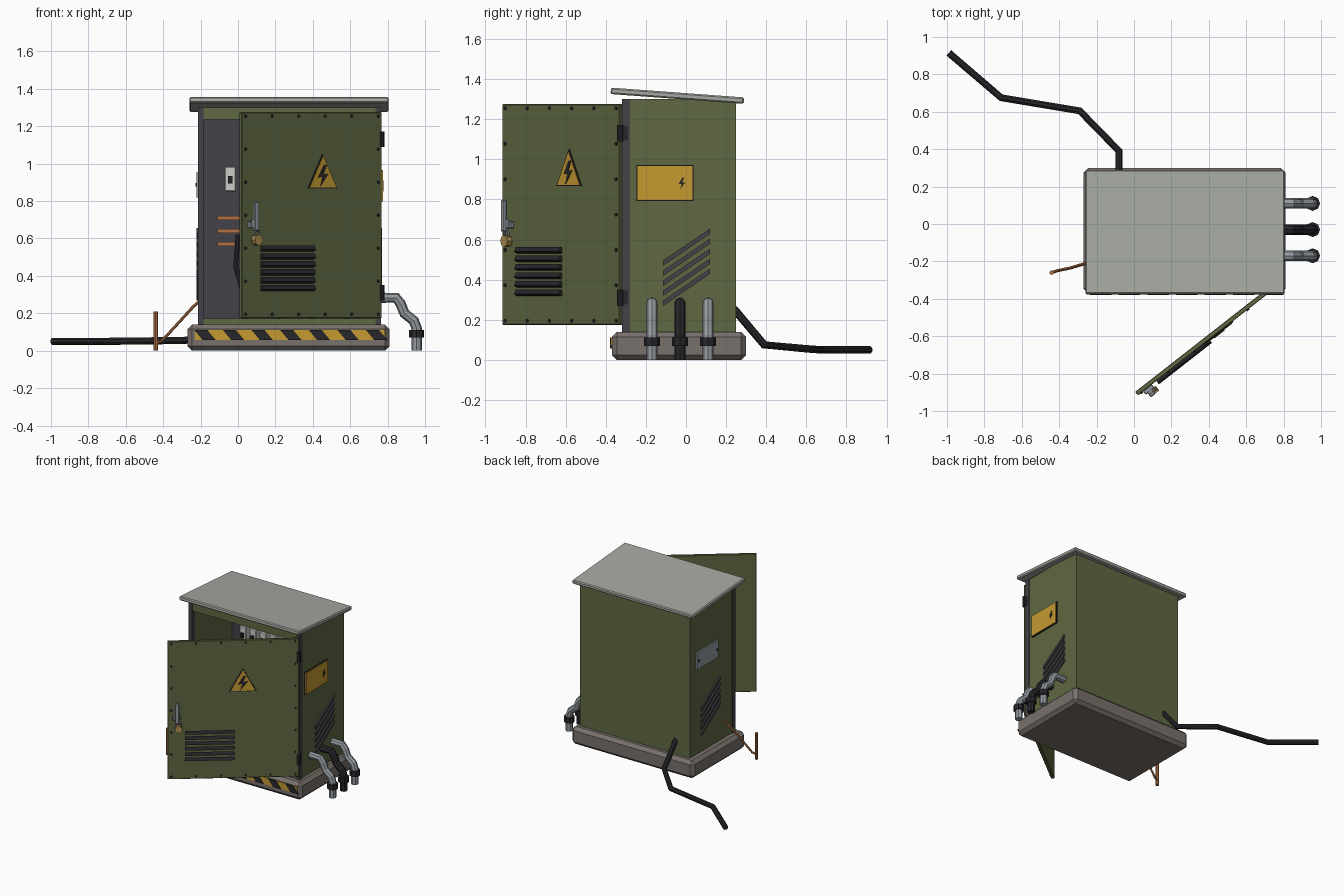
import bpy, bmesh, math
from mathutils import Matrix, Vector

if "Cube" in bpy.data.objects:
    bpy.data.objects.remove(bpy.data.objects["Cube"])


def material(name, r, g, b):
    m = bpy.data.materials.new(name)
    m.diffuse_color = (r, g, b, 1)
    m.use_nodes = True
    m.node_tree.nodes["Principled BSDF"].inputs["Base Color"].default_value = m.diffuse_color
    return m


OLIVE = material("olive_paint", 0.115, 0.14, 0.055)
YELLOW = material("warning_yellow", 0.56, 0.32, 0.03)
DARK = material("dark_rubber", 0.02, 0.02, 0.024)
PANEL = material("panel_grey", 0.055, 0.055, 0.065)
COPPER = material("copper", 0.45, 0.17, 0.06)
BRASS = material("brass", 0.42, 0.27, 0.08)
STEEL = material("steel", 0.3, 0.33, 0.36)
STONE = material("plinth_concrete", 0.19, 0.165, 0.15)
ROOF = material("roof_sheet", 0.38, 0.4, 0.36)
WHITE = material("breaker_white", 0.6, 0.6, 0.57)
I = Matrix.Identity(4)


def finish(name, bm, mat, M):
    bmesh.ops.recalc_face_normals(bm, faces=bm.faces)
    me = bpy.data.meshes.new(name)
    bm.to_mesh(me)
    bm.free()
    me.transform(M)
    me.materials.append(mat)
    ob = bpy.data.objects.new(name, me)
    bpy.context.collection.objects.link(ob)
    return ob


def box(name, lo, hi, mat, M=I, bevel=0):
    lo, hi = Vector(lo), Vector(hi)
    bm = bmesh.new()
    bmesh.ops.create_cube(bm, size=1)
    bmesh.ops.scale(bm, vec=hi - lo, verts=bm.verts)
    bmesh.ops.translate(bm, vec=(lo + hi) / 2, verts=bm.verts)
    if bevel:
        bmesh.ops.bevel(bm, geom=bm.edges[:], offset=bevel, segments=1, affect='EDGES')
    return finish(name, bm, mat, M)


def prism(name, pts, y0, y1, mat, M=I):
    """Outline in x/z, extruded along y."""
    bm = bmesh.new()
    f = bm.faces.new([bm.verts.new((x, y0, z)) for x, z in pts])
    ext = bmesh.ops.extrude_face_region(bm, geom=[f])["geom"]
    bmesh.ops.translate(bm, vec=(0, y1 - y0, 0),
                        verts=[v for v in ext if isinstance(v, bmesh.types.BMVert)])
    return finish(name, bm, mat, M)


def rod(name, a, b, r, mat, M=I, n=8):
    a, b = Vector(a), Vector(b)
    bm = bmesh.new()
    bmesh.ops.create_cone(bm, cap_ends=True, segments=n, radius1=r, radius2=r, depth=(b - a).length)
    rot = (b - a).to_track_quat('Z', 'Y').to_matrix().to_4x4()
    return finish(name, bm, mat, M @ Matrix.Translation((a + b) / 2) @ rot)


def tube(name, pts, r, mat, M=I):
    cu = bpy.data.curves.new(name, 'CURVE')
    cu.dimensions = '3D'
    cu.bevel_depth, cu.bevel_resolution, cu.use_fill_caps = r, 2, True
    sp = cu.splines.new('POLY')
    sp.points.add(len(pts) - 1)
    for p, c in zip(sp.points, pts):
        p.co = (*(M @ Vector(c)), 1)
    cu.materials.append(mat)
    ob = bpy.data.objects.new(name, cu)
    bpy.context.collection.objects.link(ob)
    bpy.ops.object.select_all(action='DESELECT')
    ob.select_set(True)
    bpy.context.view_layer.objects.active = ob
    bpy.ops.object.convert(target='MESH')
    for p in ob.data.polygons:
        p.use_smooth = False


BOLT = [(.1, 1), (-.6, -.15), (-.05, -.1), (-.35, -1), (.6, .2), (.05, .15), (.4, 1)]


def bolt(name, cx, cz, s, y0, y1, M):
    prism(name, [(cx + x * s, cz + z * s) for x, z in BOLT], y0, y1, DARK, M)


# Plinth with hazard strip
box("plinth", (-.27, -.37, 0), (.81, .30, .14), STONE, bevel=.025)
box("hazard_strip", (-.23, -.376, .058), (.785, -.365, .112), YELLOW)
for i in range(7):
    x = -.175 + i * .153
    prism("hazard_stripe", [(x - .06, .112), (x + .01, .112), (x + .055, .058), (x - .015, .058)],
          -.37, -.379, DARK)

# Cabinet shell
box("back_wall", (-.21, .23, .13), (.76, .25, 1.29), OLIVE)
box("left_wall", (-.21, -.31, .13), (-.19, .25, 1.3), OLIVE)
box("right_wall", (.74, -.31, .13), (.76, .25, 1.3), OLIVE)
box("floor", (-.2, -.3, .13), (.75, .24, .155), OLIVE)
box("front_sill", (-.19, -.31, .13), (.74, -.285, .172), OLIVE)
box("front_header", (-.19, -.31, 1.235), (.74, -.285, 1.3), OLIVE)
for x in (-.215, .735):
    box("front_post", (x, -.318, .14), (x + .03, -.28, 1.3), PANEL)

# Sloping roof
slope = Matrix.Translation((.2725, -.043, 1.317)) @ Matrix.Rotation(math.radians(-4.2), 4, 'X')
box("roof", (-.5325, -.333, -.016), (.5325, .333, .016), ROOF, slope, bevel=.007)

# Interior panel, breakers, busbars, cables
box("mounting_panel", (-.185, .19, .17), (.735, .21, 1.235), PANEL)
for i in range(8):
    x = -.042 + i * .088
    box("breaker", (x - .031, .12, .85), (x + .031, .192, .985), WHITE, bevel=.006)
    box("breaker_toggle", (x - .012, .1, .895), (x + .012, .125, .935), DARK)
for z in (.57, .64, .71):
    box("busbar", (-.11, .155, z - .011), (.66, .175, z + .011), COPPER)
    for x in (.0, .55):
        box("busbar_support", (x, .17, z - .009), (x + .03, .195, z + .009), DARK)
for x in (.0, .18, .36, .54):
    tube("inner_cable", [(x, .14, .62), (x - .012, .11, .45), (x + .03, .08, .3), (x + .04, .07, .15)], .014, DARK)

# Side louvres and sign plates, right then left
for side, M in (("right", Matrix.Translation((.76, 0, 0)) @ Matrix.Rotation(math.pi / 2, 4, 'Z')),
                ("left", Matrix.Translation((-.21, 0, 0)) @ Matrix.Rotation(-math.pi / 2, 4, 'Z'))):
    for i in range(5):
        z = .282 + i * .05
        prism(side + "_louvre", [(-.115, z - .013), (.12, z + .147), (.12, z + .173), (-.115, z + .013)],
              .002, -.011, PANEL, M)
    if side == "right":
        box("yellow_plate_rim", (-.247, -.008, .793), (.037, .002, .972), DARK, M)
        box("yellow_plate", (-.242, -.014, .798), (.032, 0, .967), YELLOW, M)
        bolt("plate_bolt", -.02, .88, .03, -.01, -.017, M)
    else:
        box("grey_plate", (-.174, -.012, .82), (.094, .002, .955), STEEL, M)
        for a in (-.155, .075):
            rod("plate_screw", (a, 0, .888), (a, -.018, .888), .009, DARK, M)

# Open door, built closed and swung about its hinge edge
D = Matrix.Translation((.762, -.322, 0)) @ Matrix.Rotation(math.radians(38), 4, 'Z')
L = .95
box("door", (-L, -.012, .175), (0, .012, 1.275), OLIVE, D, bevel=.003)
for i in range(6):
    for j in range(7):
        if i in (0, 5) or j in (0, 6):
            x, z = -.025 - i * .18, .195 + j * .1765
            rod("door_rivet", (x, -.01, z), (x, -.018, z), .009, DARK, D, 6)
for i in range(6):
    z = .335 + i * .0425
    slat = D @ Matrix.Translation((-.645, -.02, z)) @ Matrix.Rotation(math.radians(-25), 4, 'X')
    box("door_louvre", (-.18, -.01, -.013), (.18, .012, .013), DARK, slat)
prism("warning_rim", [(-.505, .867), (-.305, .867), (-.405, 1.052)], -.01, -.017, DARK, D)
prism("warning_triangle", [(-.495, .873), (-.315, .873), (-.405, 1.04)], -.01, -.02, YELLOW, D)
bolt("warning_bolt", -.405, .935, .058, -.018, -.024, D)
for z in (.31, 1.13):
    rod("hinge", (.768, -.328, z - .042), (.768, -.328, z + .042), .015, DARK)
    box("hinge_leaf", (.757, -.325, z - .035), (.766, -.29, z + .035), DARK)

# Door handle and padlock
hx = -.885
box("handle_base", (hx - .03, -.035, .655), (hx + .03, -.01, .69), STEEL, D, .004)
box("handle_pivot", (hx - .014, -.05, .66), (hx + .014, -.03, .70), STEEL, D)
box("handle_bar", (hx - .016, -.063, .64), (hx + .016, -.042, .798), STEEL, D, .005)
rod("padlock", (hx + .012, -.062, .592), (hx + .012, -.03, .592), .029, BRASS, D)
tube("padlock_shackle", [(hx + .012 + .02 * math.cos(a), -.045, .615 + .03 * math.sin(a))
                         for a in [k * math.pi / 6 for k in range(7)]], .006, STEEL, D)

# Three conduits on the right side
for y, mat in ((-.17, STEEL), (-.03, DARK), (.11, STEEL)):
    tube("conduit", [(.75, y, .283), (.845, y, .283), (.87, y, .25), (.89, y, .2), (.94, y, .16),
                     (.955, y, .12), (.955, y, 0)], .028, mat)
    rod("conduit_collar", (.955, y, .07), (.955, y, .112), .04, DARK)

# Rear supply cable
tube("supply_cable", [(-.08, .235, .255), (-.08, .255, .235), (-.08, .39, .075), (-.29, .605, .055),
                      (-.71, .675, .05), (-.99, .915, .05)], .02, DARK)

# Earth rod and wire
rod("earth_rod", (-.44, -.26, 0), (-.44, -.26, .21), .012, COPPER)
tube("earth_wire", [(-.205, -.195, .265), (-.24, -.205, .235), (-.34, -.235, .125),
                    (-.41, -.25, .05), (-.44, -.26, .04)], .008, COPPER)
